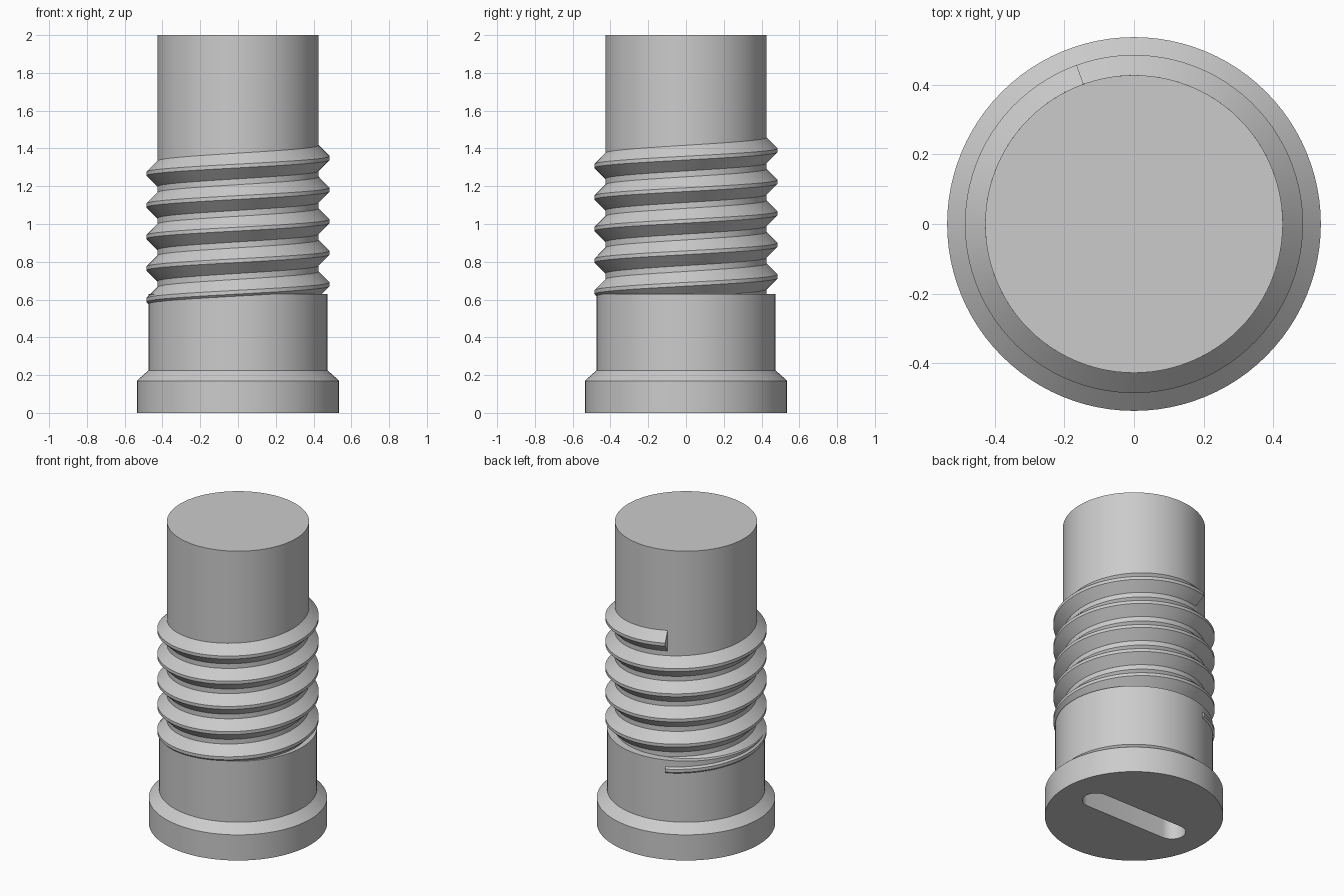
import bpy, bmesh
from math import cos, sin, pi, radians
from mathutils import Matrix, Vector

if "Cube" in bpy.data.objects:
    bpy.data.objects.remove(bpy.data.objects["Cube"], do_unlink=True)

grey = bpy.data.materials.new("plain grey")
grey.use_nodes = True
grey.diffuse_color = (0.6, 0.6, 0.6, 1)
grey.node_tree.nodes["Principled BSDF"].inputs["Base Color"].default_value = (0.6, 0.6, 0.6, 1)


def make_object(name, bm):
    bmesh.ops.recalc_face_normals(bm, faces=bm.faces)
    mesh = bpy.data.meshes.new(name)
    bm.to_mesh(mesh)
    bm.free()
    mesh.materials.append(grey)
    obj = bpy.data.objects.new(name, mesh)
    bpy.context.collection.objects.link(obj)
    return obj


def select_only(obj):
    bpy.ops.object.select_all(action='DESELECT')
    obj.select_set(True)
    bpy.context.view_layer.objects.active = obj


def smooth(obj):
    select_only(obj)
    bpy.ops.object.shade_smooth_by_angle(angle=radians(25))


# Stepped plug body: chamfered flange, collar and shaft
SHAFT, COLLAR, FLANGE, CREST = 0.427, 0.474, 0.536, 0.485
SEGMENTS = 96
profile = [(FLANGE, 0), (FLANGE, 0.17), (COLLAR, 0.225),
           (COLLAR, 0.63), (SHAFT, 0.63), (SHAFT, 2)]
bm = bmesh.new()
rings = []
for r, z in profile:
    rings.append([bm.verts.new((r * cos(2 * pi * i / SEGMENTS), r * sin(2 * pi * i / SEGMENTS), z))
                  for i in range(SEGMENTS)])
for low, high in zip(rings, rings[1:]):
    for i in range(SEGMENTS):
        j = (i + 1) % SEGMENTS
        bm.faces.new((low[i], low[j], high[j], high[i]))
bm.faces.new(rings[0])
bm.faces.new(rings[-1])
body = make_object("plug_body", bm)

# Rounded driver slot sunk into the underside
SLOT_R, SLOT_C, SLOT_DEPTH = 0.085, 0.295, 0.2
bm = bmesh.new()
outline = []
for side in (1, -1):
    for i in range(17):
        a = pi * i / 16 - pi / 2
        outline.append(bm.verts.new((side * (SLOT_C + SLOT_R * cos(a)), side * SLOT_R * sin(a), -0.1)))
base = bm.faces.new(outline)
top = bmesh.ops.extrude_face_region(bm, geom=[base])["geom"]
bmesh.ops.translate(bm, vec=(0, 0, 0.1 + SLOT_DEPTH),
                    verts=[g for g in top if isinstance(g, bmesh.types.BMVert)])
cutter = make_object("slot_cutter", bm)
cutter.hide_render = True

select_only(body)
cut = body.modifiers.new("slot", 'BOOLEAN')
cut.operation = 'DIFFERENCE'
cut.solver = 'EXACT'
cut.object = cutter
bpy.ops.object.modifier_apply(modifier=cut.name)
bpy.data.objects.remove(cutter, do_unlink=True)
smooth(body)

# Screw thread: trapezoid section swept up a five-turn helix
TURNS, PITCH, START_Z, START_A = 5, 0.167, 0.565, radians(110)
section = [(SHAFT - 0.02, -0.068), (SHAFT, -0.068), (CREST, -0.01),
           (CREST, 0.01), (SHAFT, 0.068), (SHAFT - 0.02, 0.068)]
bm = bmesh.new()
previous = None
for step in range(TURNS * SEGMENTS + 1):
    turn = step / SEGMENTS
    place = (Matrix.Translation((0, 0, START_Z + PITCH * turn))
             @ Matrix.Rotation(START_A + 2 * pi * turn, 4, 'Z'))
    ring = [bm.verts.new(place @ Vector((r, 0, z))) for r, z in section]
    if previous:
        for i in range(len(section)):
            j = (i + 1) % len(section)
            bm.faces.new((previous[i], previous[j], ring[j], ring[i]))
    else:
        bm.faces.new(ring)
    previous = ring
bm.faces.new(previous)
smooth(make_object("screw_thread", bm))
